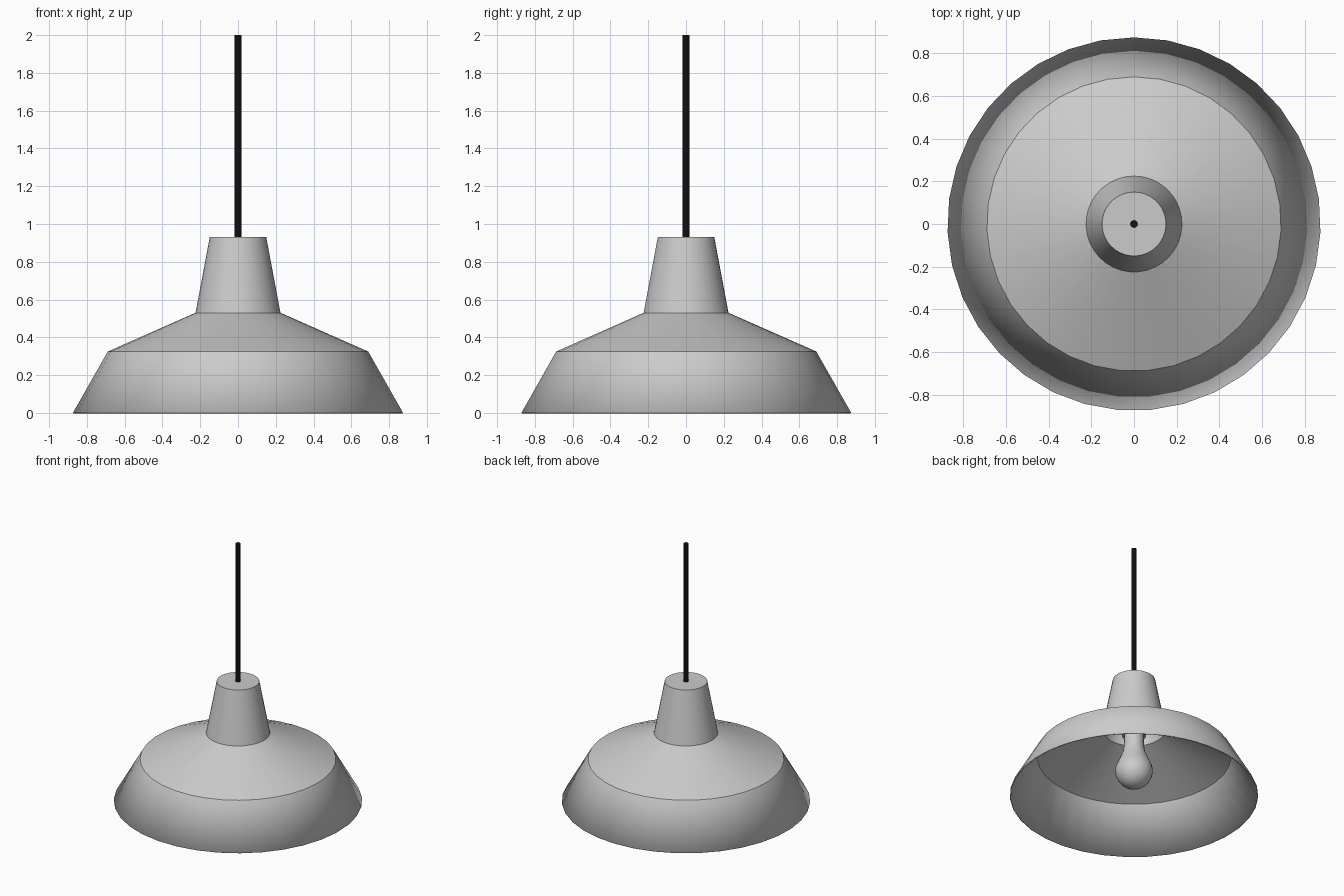
import bpy
import math

cube = bpy.data.objects.get("Cube")
if cube:
    bpy.data.objects.remove(cube, do_unlink=True)


def make_material(name, value):
    mat = bpy.data.materials.new(name)
    mat.use_nodes = True
    colour = (value, value, value, 1)
    mat.diffuse_color = colour
    mat.node_tree.nodes["Principled BSDF"].inputs["Base Color"].default_value = colour
    return mat


grey = make_material("light grey", 0.6)
black = make_material("black", 0.005)


def lathe(name, profile, sides, mat):
    """Spin a (radius, height) profile about z; zero radius closes an end."""
    verts, rings, faces = [], [], []
    for r, z in profile:
        start = len(verts)
        count = sides if r > 0 else 1
        for i in range(count):
            a = math.pi / 2 + math.tau * i / sides
            verts.append((r * math.cos(a), r * math.sin(a), z))
        rings.append([start + i % count for i in range(sides)])
    for low, high in zip(rings, rings[1:]):
        for i in range(sides):
            j = (i + 1) % sides
            face = dict.fromkeys((low[i], low[j], high[j], high[i]))
            faces.append(tuple(face))
    mesh = bpy.data.meshes.new(name)
    mesh.from_pydata(verts, [], faces)
    mesh.materials.append(mat)
    obj = bpy.data.objects.new(name, mesh)
    bpy.context.collection.objects.link(obj)
    bpy.ops.object.select_all(action="DESELECT")
    obj.select_set(True)
    bpy.context.view_layer.objects.active = obj
    bpy.ops.object.shade_smooth_by_angle(angle=math.radians(25))
    return obj


# Flared shade and open-bottomed cap, as one thin shell
shade = lathe("shade", [(0.875, 0), (0.69, 0.325), (0.225, 0.53),
                        (0.15, 0.93), (0, 0.93)], 35, grey)
shell = shade.modifiers.new("thickness", "SOLIDIFY")
shell.thickness = 0.008
shell.offset = -1

# Hanging cord
lathe("cord", [(0, 0.9), (0.018, 0.9), (0.018, 2), (0, 2)], 12, black)

# Lamp holder inside the cap
lathe("socket", [(0, 0.48), (0.085, 0.48), (0.085, 0.92), (0, 0.92)], 24, grey)

# Bulb: round globe running into a slim neck
centre, radius = 0.195, 0.132
globe = []
for step in range(11):
    a = math.radians(-90 + 12 * step)
    globe.append((max(radius * math.cos(a), 0) if step else 0,
                  centre + radius * math.sin(a)))
lathe("bulb", globe + [(0.093, 0.31), (0.078, 0.35), (0.07, 0.4),
                       (0.068, 0.49), (0, 0.49)], 24, grey)
